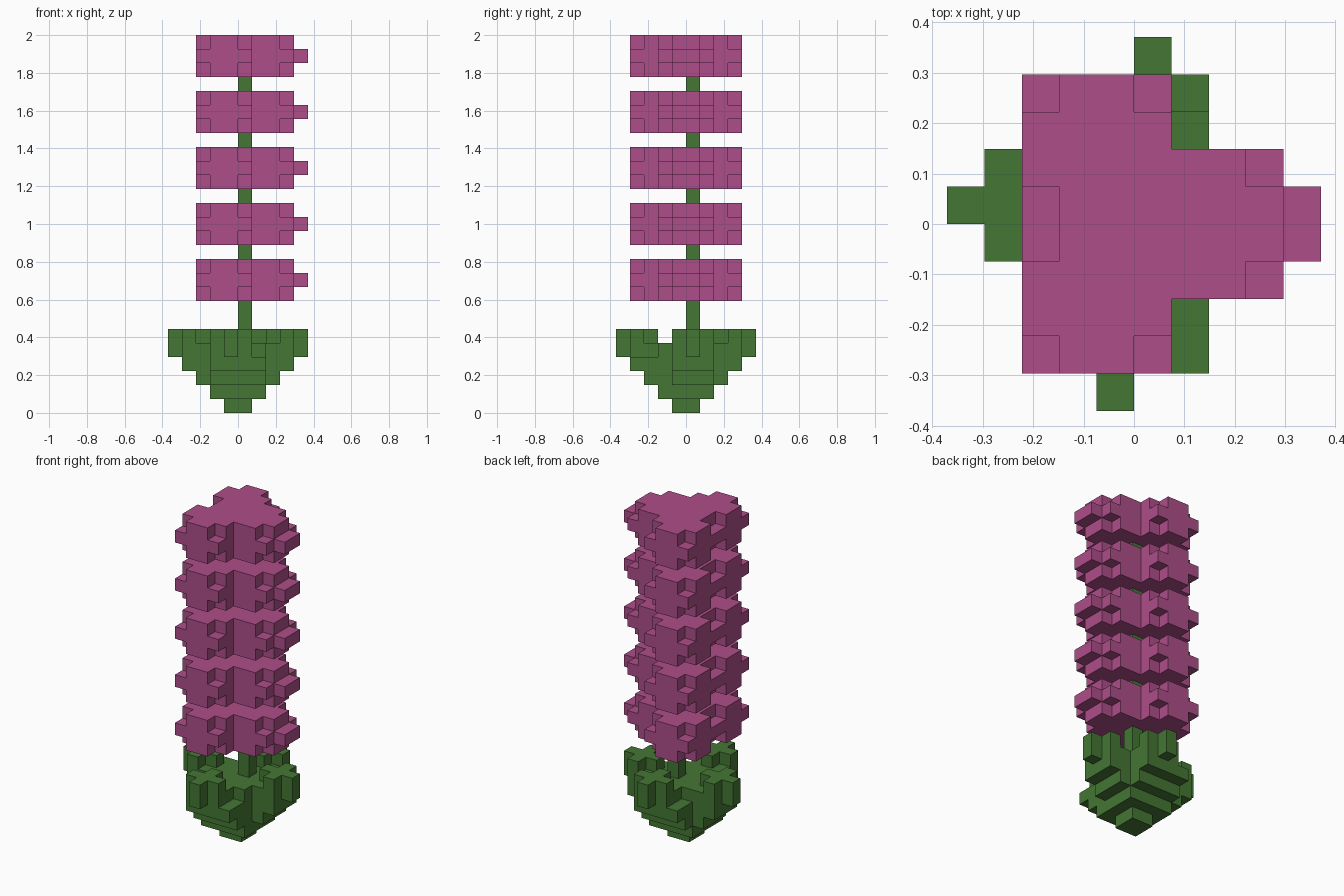
import bpy
import bmesh
from mathutils import Vector

UNIT = 2 / 27  # edge of one block

cube = bpy.data.objects.get("Cube")
if cube:
    bpy.data.objects.remove(cube, do_unlink=True)


def material(name, rgb):
    mat = bpy.data.materials.new(name)
    mat.use_nodes = True
    color = (*rgb, 1)
    mat.diffuse_color = color
    mat.node_tree.nodes["Principled BSDF"].inputs["Base Color"].default_value = color
    return mat


PINK = material("petal pink", (0.42, 0.075, 0.25))
GREEN = material("leaf green", (0.058, 0.181, 0.034))


def block(x0, x1, y0, y1, z0, z1):
    """Set of unit cells filling a box."""
    return {(x, y, z) for x in range(x0, x1) for y in range(y0, y1) for z in range(z0, z1)}


def build(name, cells, mat, lift=0):
    """Skin the outside of a set of cells, then merge the coplanar faces."""
    bm = bmesh.new()
    for cell in cells:
        for axis in range(3):
            for side in (-1, 1):
                near = list(cell)
                near[axis] += side
                if tuple(near) in cells:
                    continue
                normal, u = Vector(), Vector()
                normal[axis] = side / 2
                u[(axis + 1) % 3] = 0.5
                v = 2 * normal.cross(u)
                mid = Vector(cell) + Vector((0.5, 0.5, 0.5 + lift)) + normal
                corners = (mid - u - v, mid + u - v, mid + u + v, mid - u + v)
                bm.faces.new([bm.verts.new(c * UNIT) for c in corners])
    bmesh.ops.remove_doubles(bm, verts=bm.verts, dist=UNIT / 100)
    bmesh.ops.dissolve_limit(bm, angle_limit=0.01, verts=bm.verts, edges=bm.edges)
    mesh = bpy.data.meshes.new(name)
    bm.to_mesh(mesh)
    bm.free()
    mesh.materials.append(mat)
    obj = bpy.data.objects.new(name, mesh)
    bpy.context.collection.objects.link(obj)
    return obj


def lobe(x, y):
    """Petal block: full middle layer, corners missing above and below."""
    return (block(x, x + 4, y, y + 4, 1, 2)
            | block(x + 1, x + 3, y, y + 4, 0, 3)
            | block(x, x + 4, y + 1, y + 3, 0, 3))


# Flower tiers: three lobes and a small tip
tier = lobe(-3, 0) | lobe(-3, -4) | lobe(0, -2) | block(4, 5, -1, 1, 1, 2)
for i in range(5):
    build(f"flower_tier_{i + 1}", tier, PINK, lift=8 + 4 * i)

# Stem, showing between the tiers
stem = block(0, 1, 0, 1, 5, 8)
for i in range(4):
    stem |= block(0, 1, 0, 1, 11 + 4 * i, 12 + 4 * i)
build("stem", stem, GREEN)

# Stepped leafy base, widening upward
base = block(-1, 1, -1, 1, 0, 1) | block(-2, 2, -2, 2, 1, 2)
for z, reach in ((2, 3), (3, 4)):
    base |= block(-reach, reach, -1, 2, z, z + 1)
    base |= block(-2, 2, -reach, reach, z, z + 1)
base |= block(-2, 2, -2, 2, 4, 5)

# Four leaves: wide foot, cross-shaped top and a pointed tip
base |= block(-4, 4, -1, 2, 4, 5)
base |= block(-2, 1, -4, -2, 4, 5) | block(-1, 2, 2, 4, 4, 5)
for x in (-4, 3):
    base |= block(x, x + 1, -1, 2, 5, 6)
for x in (-5, 2):
    base |= block(x, x + 3, 0, 1, 4, 6)
base |= block(-2, 1, -4, -3, 5, 6) | block(-1, 0, -5, -2, 4, 6)
base |= block(-1, 2, 3, 4, 5, 6) | block(0, 1, 2, 5, 4, 6)
build("leafy_base", base, GREEN)
